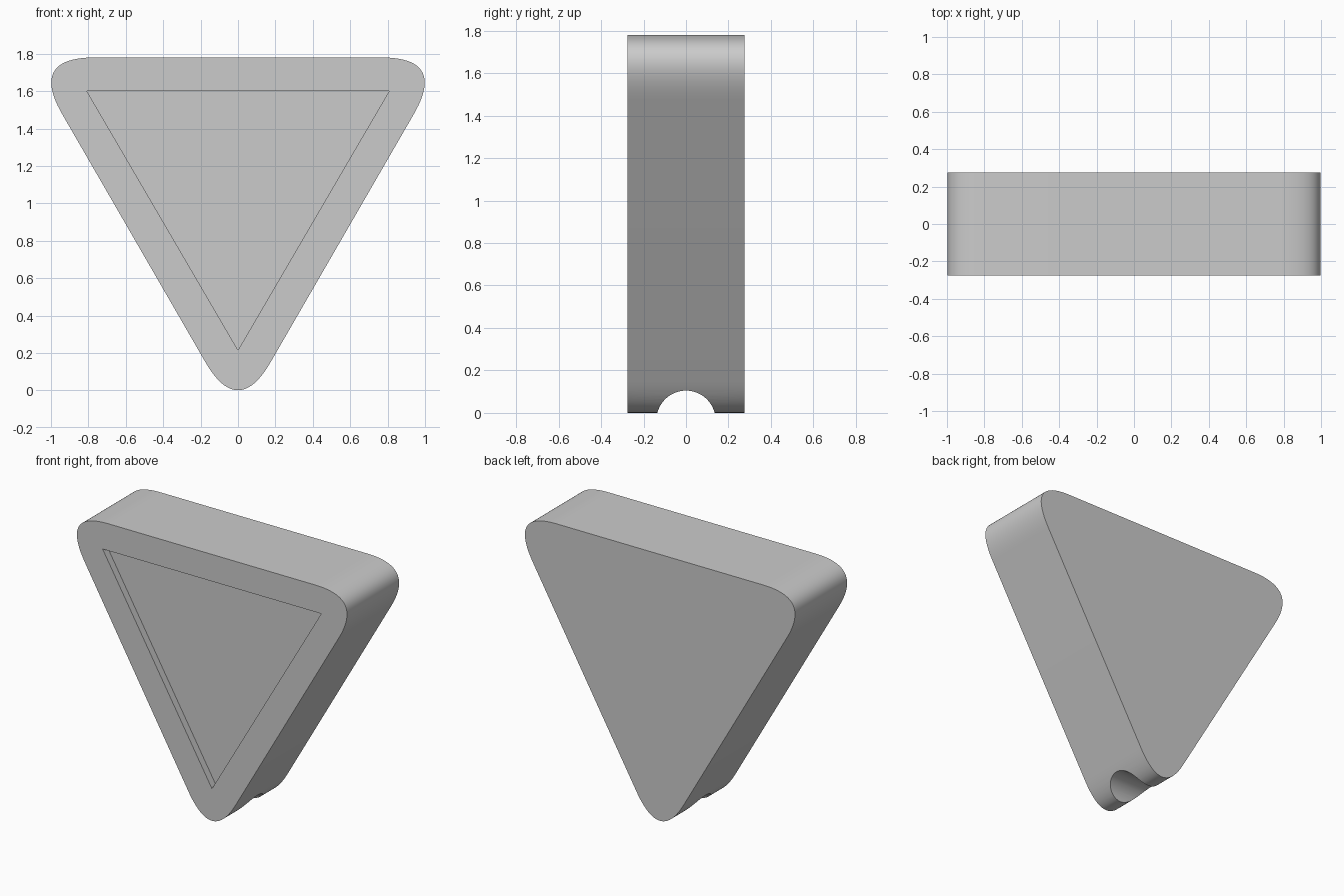
import bpy
import math
from mathutils import Vector

cube = bpy.data.objects.get("Cube")
if cube:
    bpy.data.objects.remove(cube, do_unlink=True)

HALF_DEPTH = 0.275
RECESS = 0.047

grey = bpy.data.materials.new("plain grey")
grey.use_nodes = True
colour = (0.6, 0.6, 0.6, 1)
grey.diffuse_color = colour
grey.node_tree.nodes["Principled BSDF"].inputs["Base Color"].default_value = colour


def prism(name, outline, y0, y1):
    """Extrude an x-z outline (counterclockwise from the front) along y."""
    n = len(outline)
    verts = [(p.x, y, p.y) for y in (y0, y1) for p in outline]
    faces = [list(range(n)), list(range(2 * n - 1, n - 1, -1))]
    faces += [(i, i + n, (i + 1) % n + n, (i + 1) % n) for i in range(n)]
    mesh = bpy.data.meshes.new(name)
    mesh.from_pydata(verts, [], faces)
    mesh.materials.append(grey)
    obj = bpy.data.objects.new(name, mesh)
    bpy.context.collection.objects.link(obj)
    return obj


def soften(corners, reach, steps):
    """Replace each corner with a parabolic curve starting `reach` before it."""
    points = []
    for i, c in enumerate(corners):
        a = c + (corners[i - 1] - c).normalized() * reach
        b = c + (corners[(i + 1) % len(corners)] - c).normalized() * reach
        for k in range(steps + 1):
            t = k / steps
            points.append(a * (1 - t) ** 2 + c * 2 * t * (1 - t) + b * t ** 2)
    return points


def cut(target, cutter):
    mod = target.modifiers.new(cutter.name, "BOOLEAN")
    mod.operation = "DIFFERENCE"
    mod.solver = "EXACT"
    mod.object = cutter
    bpy.context.view_layer.objects.active = target
    bpy.ops.object.modifier_apply(modifier=mod.name)
    bpy.data.objects.remove(cutter, do_unlink=True)


# Rounded triangular body standing on one corner
corners = [Vector((0, -0.151)), Vector((1.115, 1.78)), Vector((-1.115, 1.78))]
body = prism("triangular_body", soften(corners, 0.35, 24), -HALF_DEPTH, HALF_DEPTH)

# Shallow triangular recess in the front
inner = [Vector((0, 0.215)), Vector((0.808, 1.6)), Vector((-0.808, 1.6))]
cut(body, prism("recess_cutter", inner, -HALF_DEPTH - 0.1, -HALF_DEPTH + RECESS))

# Round notch running sideways under the bottom corner
bpy.ops.mesh.primitive_cylinder_add(vertices=64, radius=0.139, depth=1,
                                    location=(0, 0, -0.034),
                                    rotation=(0, math.pi / 2, 0))
notch = bpy.context.object
notch.name = "notch_cutter"
notch.data.materials.append(grey)
cut(body, notch)

# Smooth corners, crisp edges
bpy.ops.object.select_all(action="DESELECT")
body.select_set(True)
bpy.context.view_layer.objects.active = body
bpy.ops.object.shade_smooth_by_angle(angle=math.radians(30))
